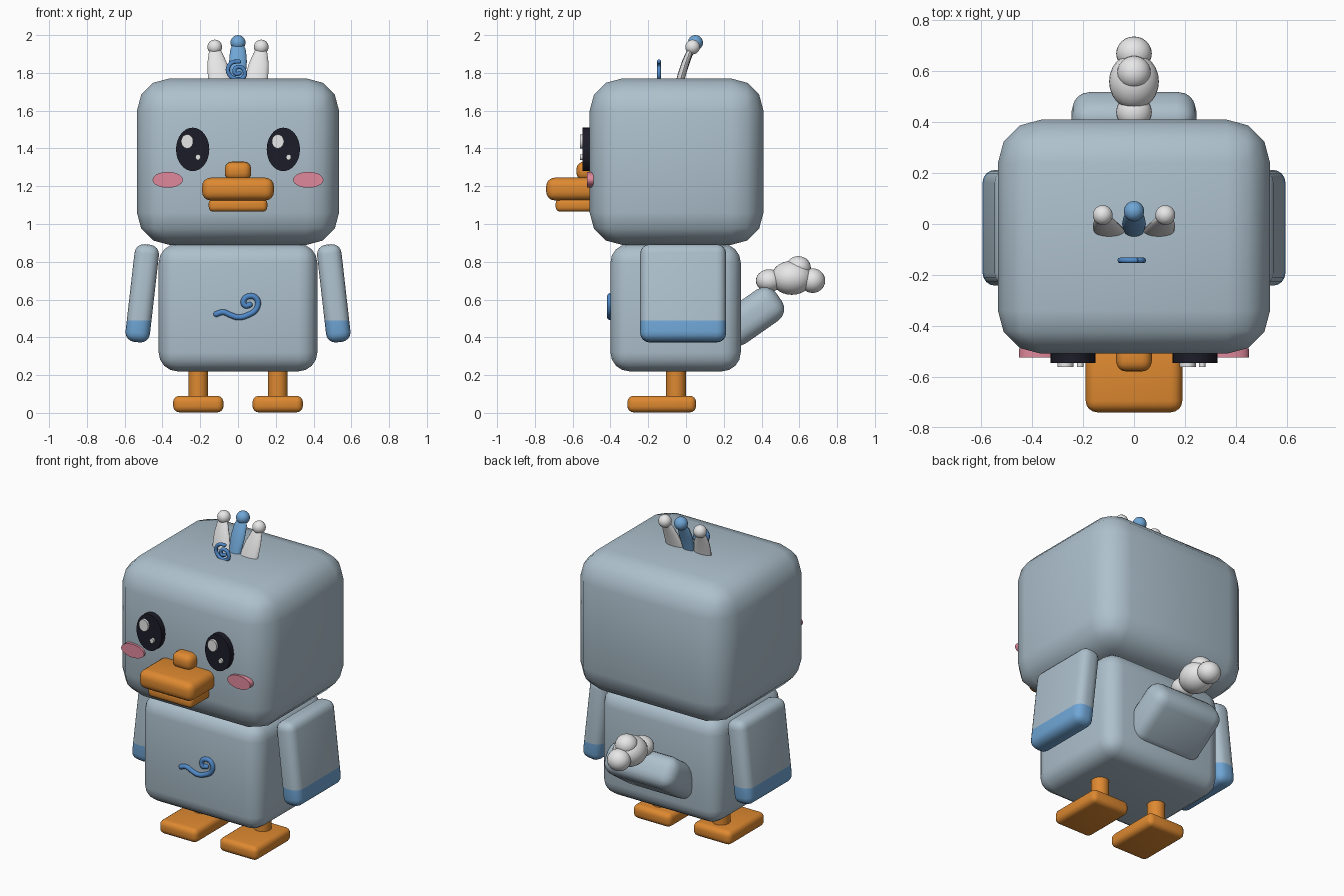
import bpy, bmesh, math
from mathutils import Matrix, Vector

if "Cube" in bpy.data.objects:
    bpy.data.objects.remove(bpy.data.objects["Cube"])


def material(name, rgb):
    m = bpy.data.materials.new(name)
    m.diffuse_color = (*rgb, 1)
    m.use_nodes = True
    m.node_tree.nodes["Principled BSDF"].inputs["Base Color"].default_value = m.diffuse_color
    return m


GREY = material("blue_grey", (0.42, 0.53, 0.61))
BLUE = material("light_blue", (0.16, 0.38, 0.67))
DEEP = material("swirl_blue", (0.08, 0.25, 0.58))
ORANGE = material("orange", (0.73, 0.25, 0.03))
PINK = material("pink", (0.74, 0.25, 0.33))
BLACK = material("eye_black", (0.012, 0.012, 0.022))
WHITE = material("soft_white", (0.80, 0.80, 0.80))


def finish(name, bm, *mats):
    bmesh.ops.recalc_face_normals(bm, faces=bm.faces)
    me = bpy.data.meshes.new(name)
    bm.to_mesh(me)
    bm.free()
    ob = bpy.data.objects.new(name, me)
    bpy.context.collection.objects.link(ob)
    for m in mats:
        me.materials.append(m)
    bpy.ops.object.select_all(action='DESELECT')
    ob.select_set(True)
    bpy.context.view_layer.objects.active = ob
    bpy.ops.object.shade_smooth_by_angle(angle=math.radians(40))
    return ob


def box_mesh(size, bevel, segs):
    bm = bmesh.new()
    bmesh.ops.create_cube(bm, size=1)
    bmesh.ops.scale(bm, vec=size, verts=bm.verts)
    bmesh.ops.bevel(bm, geom=bm.edges[:], offset=bevel, segments=segs,
                    profile=0.5, affect='EDGES')
    return bm


def box(name, lo, hi, bevel, mat, segs=4):
    lo, hi = Vector(lo), Vector(hi)
    bm = box_mesh(hi - lo, bevel, segs)
    bmesh.ops.translate(bm, vec=(lo + hi) / 2, verts=bm.verts)
    return finish(name, bm, mat)


def ball(name, loc, radii, mat):
    bm = bmesh.new()
    bmesh.ops.create_uvsphere(bm, u_segments=24, v_segments=14, radius=1)
    bmesh.ops.scale(bm, vec=radii, verts=bm.verts)
    bmesh.ops.translate(bm, vec=loc, verts=bm.verts)
    return finish(name, bm, mat)


def disc(name, x, z, rx, rz, front, back, mat):
    """Elliptical plate facing forward."""
    bm = bmesh.new()
    bmesh.ops.create_cone(bm, cap_ends=True, segments=32, radius1=1, radius2=1,
                          depth=back - front)
    bmesh.ops.rotate(bm, matrix=Matrix.Rotation(math.pi / 2, 3, 'X'), verts=bm.verts)
    bmesh.ops.scale(bm, vec=(rx, 1, rz), verts=bm.verts)
    bmesh.ops.translate(bm, vec=(x, (front + back) / 2, z), verts=bm.verts)
    return finish(name, bm, mat)


def swirl(name, pts, y, radius, mat):
    """Smooth round tube through x, z points."""
    cu = bpy.data.curves.new(name, 'CURVE')
    cu.dimensions = '3D'
    cu.bevel_depth = radius
    cu.bevel_resolution = 2
    cu.use_fill_caps = True
    cu.resolution_u = 5
    sp = cu.splines.new('BEZIER')
    sp.bezier_points.add(len(pts) - 1)
    for bp, (x, z) in zip(sp.bezier_points, pts):
        bp.co = (x, y, z)
        bp.handle_left_type = bp.handle_right_type = 'AUTO'
    ob = bpy.data.objects.new(name, cu)
    bpy.context.collection.objects.link(ob)
    cu.materials.append(mat)
    for p in ((pts[0], "start"), (pts[-1], "end")):
        ball(name + "_" + p[1], (p[0][0], y, p[0][1]), (radius,) * 3, mat)


def feather(name, rings, mat):
    """Loft of ellipses: x, y, z, half width, half depth."""
    bm = bmesh.new()
    n, loops = 16, []
    for x, y, z, w, d in rings:
        loops.append([bm.verts.new((x + w * math.cos(2 * math.pi * i / n),
                                    y + d * math.sin(2 * math.pi * i / n), z))
                      for i in range(n)])
    for a, b in zip(loops, loops[1:]):
        for i in range(n):
            bm.faces.new((a[i], a[(i + 1) % n], b[(i + 1) % n], b[i]))
    bm.faces.new(loops[0])
    bm.faces.new(loops[-1])
    return finish(name, bm, mat)


# Head and body
box("head", (-0.535, -0.51, 0.89), (0.535, 0.41, 1.77), 0.17, GREY, 3)
box("body", (-0.42, -0.40, 0.22), (0.42, 0.29, 0.895), 0.10, GREY, 4)

# Beak
box("upper_beak", (-0.19, -0.74, 1.125), (0.19, -0.46, 1.245), 0.045, ORANGE)
box("lower_beak", (-0.155, -0.69, 1.065), (0.155, -0.46, 1.135), 0.025, ORANGE)
box("beak_bridge", (-0.07, -0.58, 1.23), (0.07, -0.46, 1.33), 0.04, ORANGE)

for side, s in (("left", -1), ("right", 1)):
    # Face details
    disc(side + "_eye", s * 0.24, 1.395, 0.088, 0.115, -0.547, -0.48, BLACK)
    cx = s * 0.24
    disc(side + "_big_glint", cx - 0.029, 1.437, 0.032, 0.037, -0.562, -0.54, WHITE)
    disc(side + "_small_glint", cx + 0.028, 1.354, 0.013, 0.015, -0.562, -0.54, WHITE)
    disc(side + "_cheek", s * 0.372, 1.234, 0.08, 0.042, -0.524, -0.49, PINK)

    # Flat arm with a blue tip
    bm = box_mesh((0.13, 0.455, 0.52), 0.05, 4)
    bmesh.ops.rotate(bm, matrix=Matrix.Rotation(-s * math.radians(6.5), 3, 'Y'),
                     verts=bm.verts)
    bmesh.ops.translate(bm, vec=(s * 0.507, -0.015, 0.633), verts=bm.verts)
    bmesh.ops.bisect_plane(bm, geom=bm.verts[:] + bm.edges[:] + bm.faces[:],
                           plane_co=(0, 0, 0.49), plane_no=(0, 0, 1))
    for f in bm.faces:
        f.material_index = int(f.calc_center_median().z < 0.49)
    finish(side + "_arm", bm, GREY, BLUE)

    # Leg and foot
    bm = bmesh.new()
    bmesh.ops.create_cone(bm, cap_ends=True, segments=24, radius1=0.052,
                          radius2=0.052, depth=0.2)
    bmesh.ops.translate(bm, vec=(s * 0.21, -0.053, 0.16), verts=bm.verts)
    finish(side + "_leg", bm, ORANGE)
    box(side + "_foot", (s * 0.21 - 0.133, -0.31, 0.003),
        (s * 0.21 + 0.133, 0.053, 0.09), 0.032, ORANGE)

    # Side crest feather
    feather(side + "_crest_feather",
            [(s * 0.095, -0.035, 1.74, 0.060, 0.022), (s * 0.10, -0.022, 1.79, 0.060, 0.022),
             (s * 0.11, -0.004, 1.85, 0.052, 0.020), (s * 0.118, 0.015, 1.90, 0.038, 0.018),
             (s * 0.123, 0.032, 1.94, 0.022, 0.015)], WHITE)
    ball(side + "_crest_ball", (s * 0.123, 0.035, 1.937), (0.039,) * 3, WHITE)

# Middle crest feather
feather("middle_crest_feather",
        [(0, -0.035, 1.74, 0.035, 0.022), (0, -0.02, 1.80, 0.042, 0.022),
         (0, 0.0, 1.86, 0.047, 0.022), (0, 0.025, 1.92, 0.042, 0.02),
         (0, 0.045, 1.96, 0.026, 0.016)], BLUE)
ball("middle_crest_ball", (0, 0.05, 1.96), (0.04,) * 3, BLUE)

# Swirl ornaments
swirl("chest_swirl", [(-0.115, 0.523), (-0.08, 0.533), (-0.04, 0.518), (0.0, 0.506),
                      (0.05, 0.517), (0.10, 0.555), (0.098, 0.605), (0.06, 0.618),
                      (0.03, 0.595), (0.038, 0.568), (0.062, 0.572)], -0.403, 0.015, DEEP)
swirl("crest_swirl", [(0.006, 1.86), (-0.03, 1.855), (-0.053, 1.825), (-0.045, 1.79),
                      (-0.01, 1.768), (0.028, 1.775), (0.034, 1.81), (0.008, 1.832),
                      (-0.018, 1.817), (-0.012, 1.795), (0.008, 1.798)], -0.143, 0.011, DEEP)

# Tail: slanted padded block with a fluffy end
bm = box_mesh((0.49, 0.36, 0.20), 0.075, 4)
bmesh.ops.rotate(bm, matrix=Matrix.Rotation(math.radians(35), 3, 'X'), verts=bm.verts)
bmesh.ops.translate(bm, vec=(0, 0.345, 0.51), verts=bm.verts)
finish("tail", bm, GREY)
for i, (y, z, rx, ry, rz) in enumerate([(0.56, 0.715, 0.098, 0.11, 0.09),
                                        (0.67, 0.70, 0.07, 0.067, 0.065),
                                        (0.44, 0.70, 0.07, 0.07, 0.06),
                                        (0.595, 0.768, 0.066, 0.066, 0.062)]):
    ball("tail_fluff_%d" % (i + 1), (0, y, z), (rx, ry, rz), WHITE)
